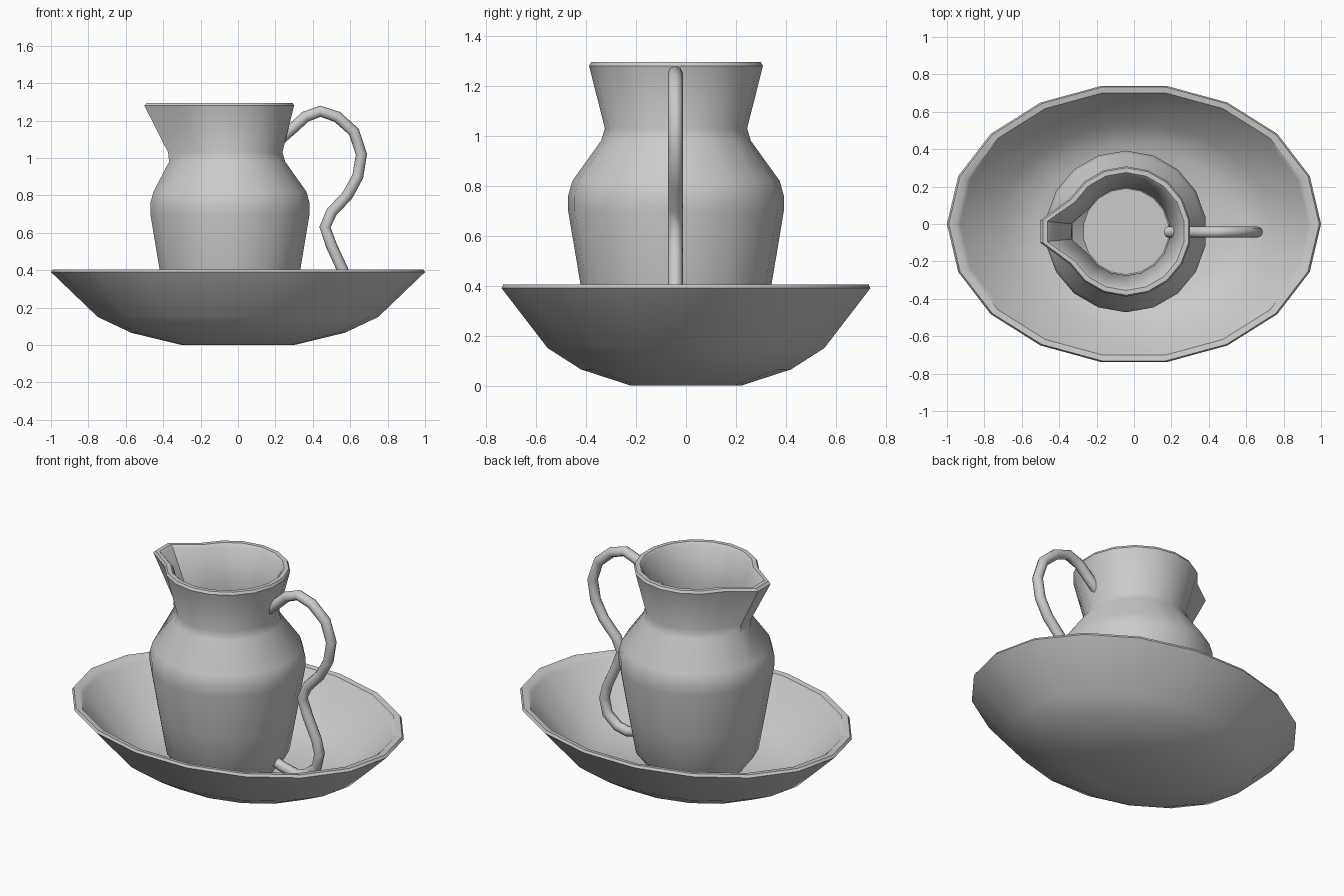
import bpy
import bmesh
from math import cos, sin, pi, radians

cube = bpy.data.objects.get("Cube")
if cube:
    bpy.data.objects.remove(cube)

SIDES = 18

# One plain ceramic colour
ceramic = bpy.data.materials.new("grey_ceramic")
ceramic.use_nodes = True
GREY = (0.6, 0.6, 0.6, 1)
ceramic.diffuse_color = GREY
ceramic.node_tree.nodes["Principled BSDF"].inputs["Base Color"].default_value = GREY


def finish(obj, angle):
    obj.data.materials.append(ceramic)
    bpy.ops.object.select_all(action='DESELECT')
    obj.select_set(True)
    bpy.context.view_layer.objects.active = obj
    bpy.ops.object.shade_smooth_by_angle(angle=radians(angle))


def lathe(name, profile, place, angle):
    """Join rings of the (radius, height, spout) profile and cap both ends."""
    bm = bmesh.new()
    rings = [[bm.verts.new(place(i, *p)) for i in range(SIDES)] for p in profile]
    for a, b in zip(rings, rings[1:]):
        for i in range(SIDES):
            j = (i + 1) % SIDES
            bm.faces.new((a[i], a[j], b[j], b[i]))
    bm.faces.new(rings[0])
    bm.faces.new(rings[-1])
    bmesh.ops.recalc_face_normals(bm, faces=bm.faces)
    mesh = bpy.data.meshes.new(name)
    bm.to_mesh(mesh)
    bm.free()
    obj = bpy.data.objects.new(name, mesh)
    bpy.context.collection.objects.link(obj)
    finish(obj, angle)
    return obj


# Oval basin: outer wall, rim, inner wall, floor
def basin_point(i, r, z, spout):
    a = 2 * pi * i / SIDES
    return (r * cos(a), 0.75 * r * sin(a), z)


lathe("basin", [
    (0.30, 0, 0), (0.57, 0.065, 0), (0.75, 0.15, 0), (1.0, 0.39, 0),
    (0.99, 0.405, 0), (0.95, 0.40, 0), (0.93, 0.38, 0),
    (0.72, 0.175, 0), (0.53, 0.09, 0)], basin_point, 40)


# Jug: the two points facing -x are pulled out by the spout amount
def jug_point(i, r, z, spout):
    a = 2 * pi * (i + 0.5) / SIDES
    x, y = r * cos(a), r * sin(a)
    if cos(a) < -0.95:
        x -= spout
    return (x - 0.043, y - 0.04, z)


lathe("jug", [
    (0.27, 0.09, 0), (0.345, 0.19, 0), (0.385, 0.42, 0), (0.432, 0.70, 0),
    (0.432, 0.76, 0), (0.415, 0.82, 0), (0.30, 0.98, 0.03), (0.285, 1.03, 0.05),
    (0.348, 1.28, 0.115), (0.34, 1.295, 0.11), (0.315, 1.295, 0.11),
    (0.30, 1.28, 0.11), (0.235, 1.03, 0.06), (0.25, 0.98, 0.04),
    (0.37, 0.81, 0), (0.385, 0.74, 0), (0.30, 0.20, 0), (0.23, 0.14, 0)],
    jug_point, 40)

# S-shaped handle, swept as a round tube
path = [(0.18, 1.06), (0.30, 1.165), (0.36, 1.22), (0.44, 1.25), (0.53, 1.22),
        (0.62, 1.14), (0.66, 1.02), (0.64, 0.9), (0.585, 0.8), (0.50, 0.71),
        (0.465, 0.63), (0.50, 0.53), (0.56, 0.40), (0.58, 0.32), (0.56, 0.23),
        (0.49, 0.17), (0.42, 0.155), (0.33, 0.175), (0.24, 0.21)]
curve = bpy.data.curves.new("handle", 'CURVE')
curve.dimensions = '3D'
curve.bevel_depth = 0.03
curve.bevel_resolution = 2
curve.use_fill_caps = True
spline = curve.splines.new('POLY')
spline.points.add(len(path) - 1)
for point, (x, z) in zip(spline.points, path):
    point.co = (x, -0.043, z, 1)
tube = bpy.data.objects.new("handle", curve)
bpy.context.collection.objects.link(tube)
bpy.context.view_layer.objects.active = tube
tube.select_set(True)
bpy.ops.object.convert(target='MESH')
finish(bpy.context.view_layer.objects.active, 50)
